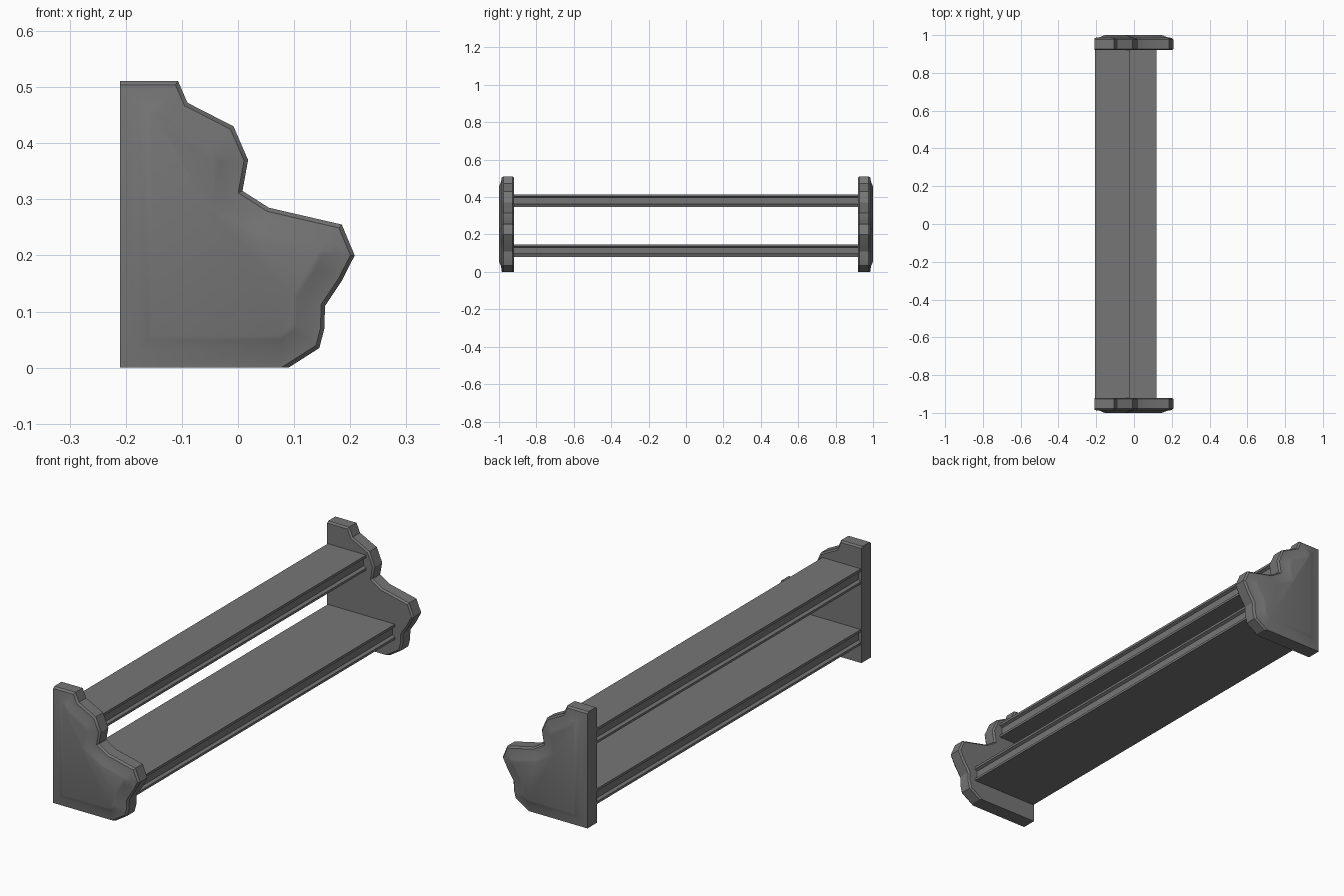
import bpy, bmesh, math
from mathutils import Vector

cube = bpy.data.objects.get("Cube")
if cube:
    bpy.data.objects.remove(cube)

grey = bpy.data.materials.new("warm_grey")
grey.use_nodes = True
grey.diffuse_color = (0.18, 0.18, 0.18, 1)
grey.node_tree.nodes["Principled BSDF"].inputs["Base Color"].default_value = grey.diffuse_color


def loft(name, rings, smooth):
    """Skin a stack of equal-length closed rings and cap both ends."""
    bm = bmesh.new()
    loops = [[bm.verts.new(p) for p in ring] for ring in rings]
    n = len(loops[0])
    for a, b in zip(loops, loops[1:]):
        for i in range(n):
            j = (i + 1) % n
            bm.faces.new((a[i], a[j], b[j], b[i]))
    bm.faces.new(loops[0])
    bm.faces.new(loops[-1])
    bmesh.ops.recalc_face_normals(bm, faces=bm.faces)
    mesh = bpy.data.meshes.new(name)
    bm.to_mesh(mesh)
    bm.free()
    mesh.materials.append(grey)
    obj = bpy.data.objects.new(name, mesh)
    bpy.context.collection.objects.link(obj)
    if smooth:
        bpy.ops.object.select_all(action="DESELECT")
        obj.select_set(True)
        bpy.context.view_layer.objects.active = obj
        bpy.ops.object.shade_smooth_by_angle(angle=math.radians(30))
    return obj


def inset(points, dist, keep_straight):
    """Mitred inset; optionally leave the back and bottom edges in place."""
    n = len(points)
    normals, offsets = [], []
    for i, p in enumerate(points):
        q = points[(i + 1) % n]
        d = (q - p).normalized()
        normals.append(Vector((-d.y, d.x)))
        fixed = keep_straight and i in (0, n - 1)
        offsets.append(0 if fixed else dist)
    out = []
    for i, p in enumerate(points):
        a, b = normals[i - 1], normals[i]
        da, db = offsets[i - 1], offsets[i]
        det = a.x * b.y - a.y * b.x
        out.append(p + Vector((da * b.y - db * a.y, a.x * db - b.x * da)) / det)
    return out


# Scrolled outline of an end panel, counter-clockwise from the back foot
outline = [Vector(p) for p in (
    (-.21, 0), (.09, 0), (.145, .035), (.154, .07), (.155, .11),
    (.185, .155), (.208, .2), (.185, .255), (.055, .285), (.008, .315),
    (.018, .37), (-.008, .43), (-.09, .472), (-.107, .511), (-.21, .511))]

# End panels: chamfered rim and a raised, pillowed outer face
layers = [(.92, .007, True), (.927, 0, True), (.977, 0, True),
          (.985, .007, True), (.989, .03, False), (.998, .05, False), (1.0, .057, False)]
for side, name in ((-1, "front_end_panel"), (1, "back_end_panel")):
    rings = [[(p.x, side * y, p.y) for p in inset(outline, d, keep)]
             for y, d, keep in layers]
    loft(name, rings, True)

# Shelves: boards with a grooved moulding along both long edges
groove = [(0, 0), (0, .010), (.012, .017), (.012, .050), (0, .056), (0, .067)]
for name, front, z in (("lower_shelf", .12, .08), ("upper_shelf", -.02, .347)):
    back = -.207
    section = [(front - u, z + v) for u, v in groove]
    section += [(back + u, z + v) for u, v in reversed(groove)]
    loft(name, [[(x, y, h) for x, h in section] for y in (-.925, .925)], False)
